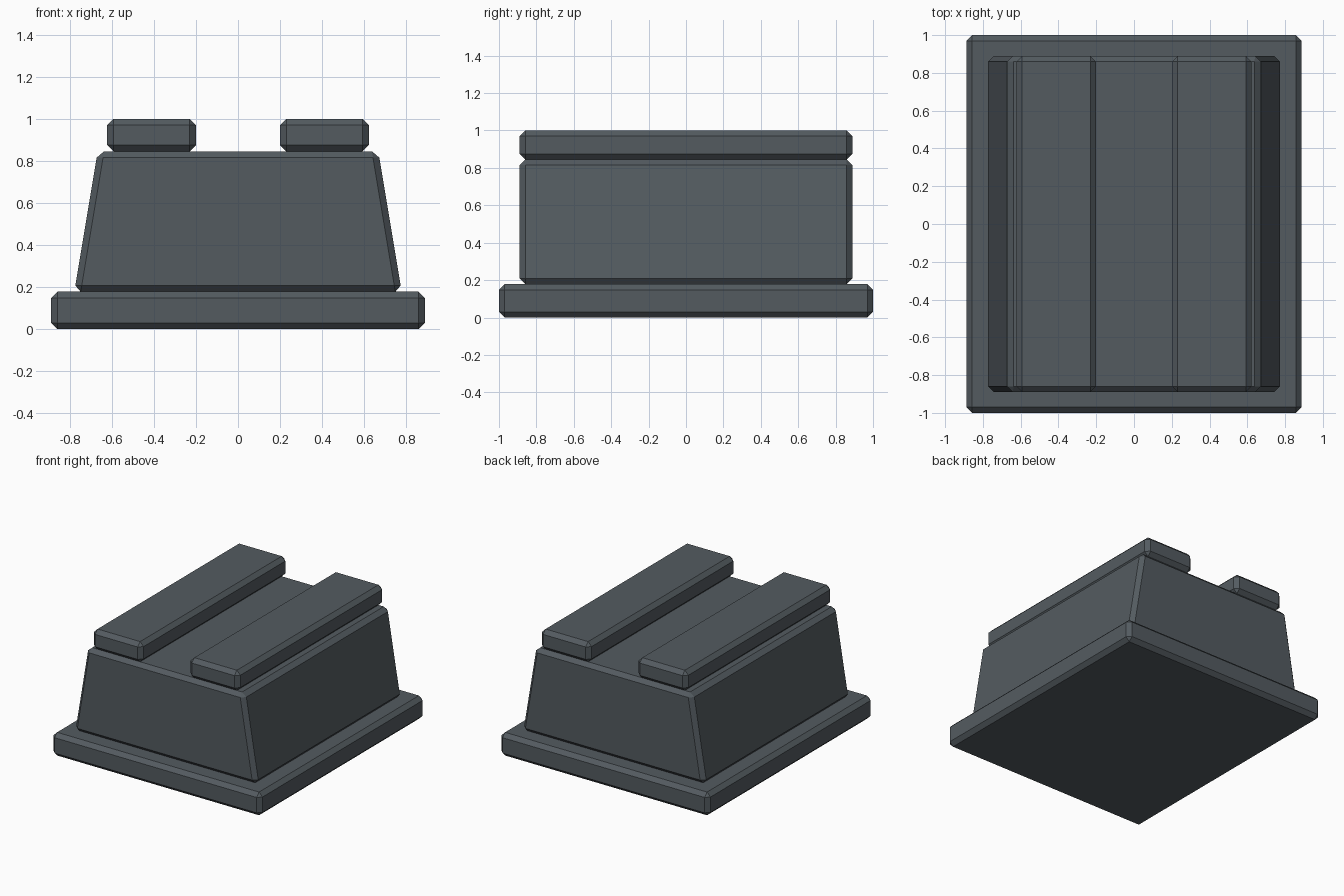
import bpy
import bmesh

if "Cube" in bpy.data.objects:
    bpy.data.objects.remove(bpy.data.objects["Cube"])

# One slate grey for every part
slate = bpy.data.materials.new("slate_grey")
slate.diffuse_color = (0.088, 0.105, 0.118, 1.0)
slate.use_nodes = True
slate.node_tree.nodes["Principled BSDF"].inputs["Base Color"].default_value = slate.diffuse_color


def chamfered_block(name, x, half_bottom, half_top, half_y, z0, z1, chamfer=0.03):
    """Block with sloped sides and flat chamfers on all edges."""
    bm = bmesh.new()
    bmesh.ops.create_cube(bm, size=2)
    for v in bm.verts:
        top = v.co.z > 0
        v.co.x = x + v.co.x * (half_top if top else half_bottom)
        v.co.y *= half_y
        v.co.z = z1 if top else z0
    bmesh.ops.bevel(bm, geom=bm.edges[:], offset=chamfer, offset_type='OFFSET',
                    segments=1, profile=0.5, affect='EDGES')
    bmesh.ops.recalc_face_normals(bm, faces=bm.faces[:])
    mesh = bpy.data.meshes.new(name)
    bm.to_mesh(mesh)
    bm.free()
    mesh.materials.append(slate)
    obj = bpy.data.objects.new(name, mesh)
    bpy.context.collection.objects.link(obj)
    return obj


# Wide base plate
chamfered_block("base_plate", 0, 0.888, 0.888, 1.0, 0.0, 0.178)

# Tapered body
chamfered_block("body", 0, 0.778, 0.667, 0.889, 0.178, 0.845)

# Two rails along the top
for side, label in ((-1, "left"), (1, "right")):
    chamfered_block(label + "_rail", side * 0.411, 0.211, 0.211, 0.889, 0.845, 1.0)
